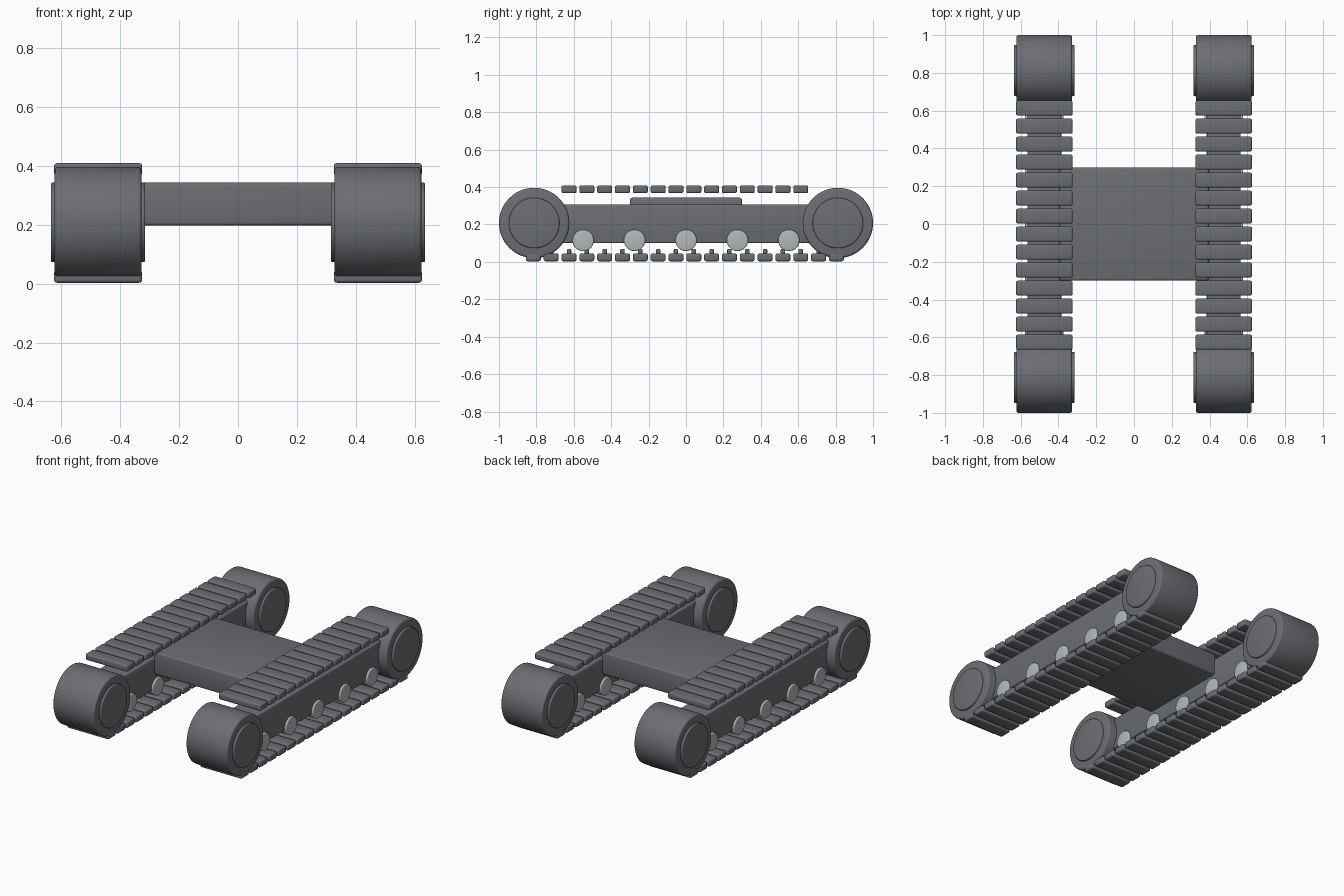
import bpy
import math

cube = bpy.data.objects.get("Cube")
if cube:
    bpy.data.objects.remove(cube, do_unlink=True)


def make_material(name, color):
    mat = bpy.data.materials.new(name)
    mat.use_nodes = True
    mat.diffuse_color = color
    mat.node_tree.nodes["Principled BSDF"].inputs["Base Color"].default_value = color
    return mat


DARK = make_material("dark grey", (0.15, 0.155, 0.168, 1))
LIGHT = make_material("light grey", (0.46, 0.48, 0.48, 1))


def finish(obj, name, mat, bevel, segments=3):
    """Name, colour, round and smooth the active object."""
    obj.name = name
    obj.data.materials.append(mat)
    bpy.ops.object.transform_apply(location=False, rotation=True, scale=True)
    mod = obj.modifiers.new("rounded edges", "BEVEL")
    mod.width = bevel
    mod.segments = segments
    mod.limit_method = "ANGLE"
    mod.angle_limit = math.radians(40)
    bpy.ops.object.modifier_apply(modifier=mod.name)
    bpy.ops.object.shade_smooth_by_angle(angle=math.radians(35))
    return obj


def box(name, center, size, bevel):
    bpy.ops.mesh.primitive_cube_add(size=1, location=center)
    obj = bpy.context.object
    obj.scale = size
    return finish(obj, name, DARK, bevel)


def axle_cylinder(name, center, radius, width, mat, bevel):
    bpy.ops.mesh.primitive_cylinder_add(
        vertices=64, radius=radius, depth=width, location=center,
        rotation=(0, math.pi / 2, 0))
    return finish(bpy.context.object, name, mat, bevel)


TRACK_X = 0.475
PAD_STEP = 0.0953

# Central deck
box("deck", (0, 0, 0.27), (0.79, 0.6, 0.146), 0.012)

for label, side in (("left", 1), ("right", -1)):
    x = side * TRACK_X

    # Side frame
    box(label + "_frame", (x, 0, 0.203), (0.18, 1.5, 0.206), 0.008)

    # End drums with raised hubs
    for end, y in (("front", -0.812), ("back", 0.812)):
        axle_cylinder(f"{label}_{end}_drum", (x, y, 0.208), 0.188, 0.296, DARK, 0.012)
        axle_cylinder(f"{label}_{end}_hub", (x, y, 0.208), 0.135, 0.32, DARK, 0.005)

    # Road wheels
    for i in range(5):
        axle_cylinder(f"{label}_road_wheel_{i + 1}", (x, (i - 2) * 0.275, 0.115),
                      0.057, 0.204, LIGHT, 0.006)

    # Upper and lower track pads
    for run, count, z in (("upper", 14, 0.388), ("lower", 18, 0.024)):
        for i in range(count):
            y = (i - (count - 1) / 2) * PAD_STEP - 0.006
            box(f"{label}_{run}_pad_{i + 1}", (x, y, z), (0.299, 0.08, 0.042), 0.01)
            # Guide horns on the lower run
            if run == "lower":
                box(f"{label}_guide_horn_{i + 1}", (x, y, 0.055),
                    (0.04, 0.024, 0.03), 0.008)
